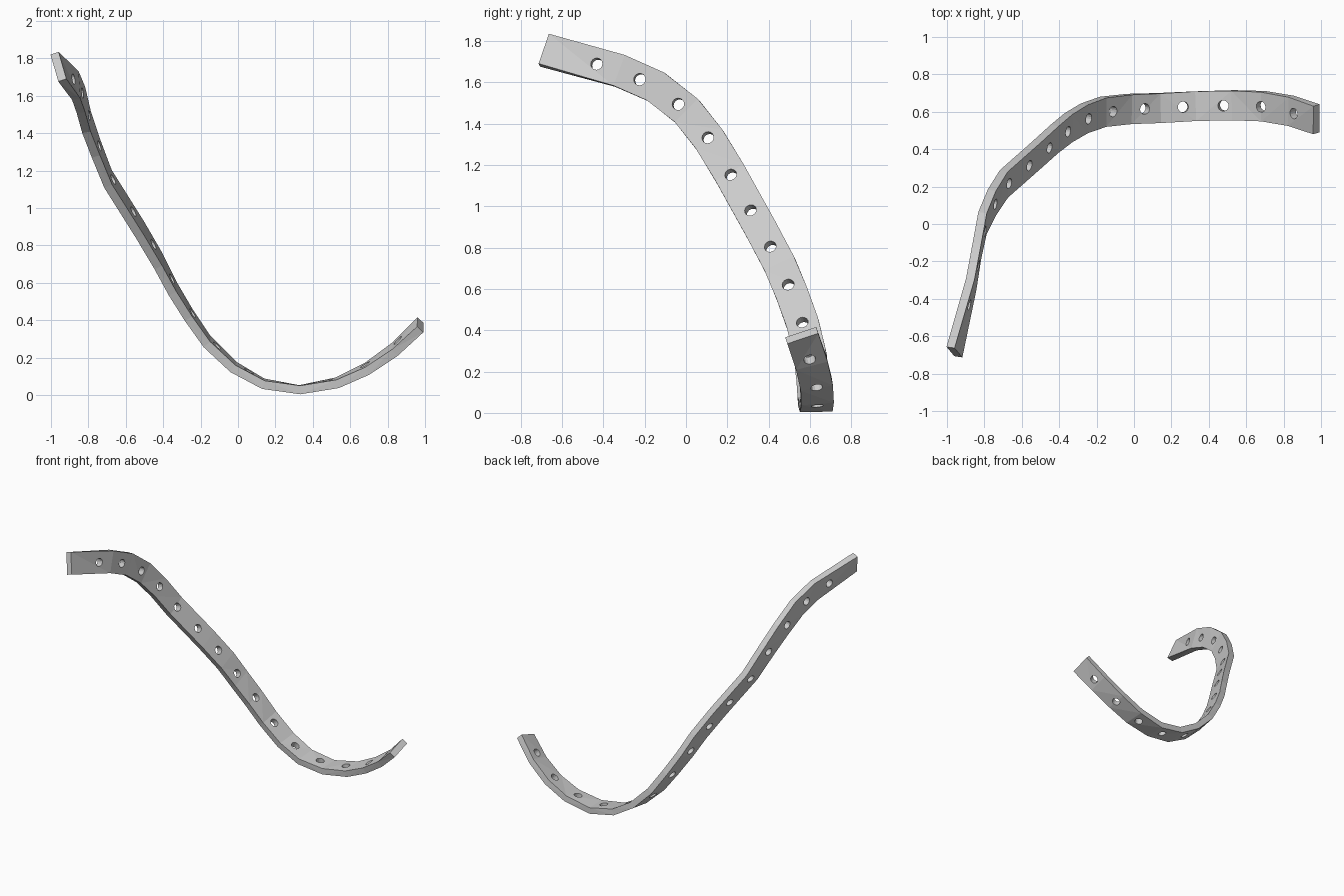
import bpy
import bmesh
import math
from mathutils import Vector

WIDTH, THICKNESS = 0.158, 0.046
HOLE_RADIUS, HOLE_COUNT = 0.029, 15
FIRST_HOLE, HOLE_SPACING = 0.272, 0.2265

# Stations along the strip: x, y, z, tilt of the width direction in degrees, sideways lean
STATIONS = [
    (-0.96, -0.685, 1.755, 70, -0.27), (-0.87, -0.32, 1.655, 74, -0.08),
    (-0.84, -0.145, 1.578, 59, 0), (-0.81, 0.005, 1.46, 46, 0),
    (-0.76, 0.115, 1.32, 34, 0), (-0.695, 0.215, 1.155, 28, 0),
    (-0.61, 0.29, 1.02, 28, 0), (-0.525, 0.365, 0.885, 28, 0),
    (-0.425, 0.455, 0.715, 26, 0), (-0.35, 0.515, 0.57, 20, 0),
    (-0.265, 0.565, 0.43, 16, 0), (-0.165, 0.6, 0.285, 12, 0),
    (-0.025, 0.615, 0.15, 8, 0), (0.135, 0.62, 0.06, 4, 0),
    (0.33, 0.63, 0.028, 1, 0), (0.53, 0.635, 0.065, 5, 0),
    (0.69, 0.63, 0.14, 9, 0), (0.84, 0.605, 0.245, 13, 0),
    (0.975, 0.56, 0.375, 18, 0),
]


def make_object(name, bm):
    bmesh.ops.recalc_face_normals(bm, faces=bm.faces)
    mesh = bpy.data.meshes.new(name)
    bm.to_mesh(mesh)
    bm.free()
    obj = bpy.data.objects.new(name, mesh)
    bpy.context.collection.objects.link(obj)
    return obj


def station_frames():
    """Centre, width direction and face normal at every station."""
    centres = [Vector(s[:3]) for s in STATIONS]
    frames = []
    for i, (centre, station) in enumerate(zip(centres, STATIONS)):
        before = centres[max(i - 1, 0)]
        after = centres[min(i + 1, len(centres) - 1)]
        tangent = (centre - before).normalized() + (after - centre).normalized()
        tangent.normalize()
        tilt = math.radians(station[3])
        across = Vector((station[4], math.cos(tilt), math.sin(tilt)))
        across = (across - tangent * across.dot(tangent)).normalized()
        frames.append((centre, across, tangent.cross(across)))
    return frames


def build_strip(frames):
    """Sweep a rectangular section through the stations."""
    bm = bmesh.new()
    rings = []
    for centre, across, normal in frames:
        a, n = across * WIDTH / 2, normal * THICKNESS / 2
        corners = (centre - a - n, centre + a - n, centre + a + n, centre - a + n)
        rings.append([bm.verts.new(c) for c in corners])
    for r, s in zip(rings, rings[1:]):
        for k in range(4):
            m = (k + 1) % 4
            bm.faces.new((r[k], r[m], s[m], s[k]))
    bm.faces.new(rings[0])
    bm.faces.new(rings[-1])
    bmesh.ops.triangulate(bm, faces=[f for f in bm.faces])
    return make_object("twisted_strip", bm)


def point_at(frames, distance):
    """Centre and normal at a distance along the strip."""
    for (p, _, n), (q, _, m) in zip(frames, frames[1:]):
        length = (q - p).length
        if distance <= length:
            t = distance / length
            return p.lerp(q, t), n.lerp(m, t).normalized()
        distance -= length
    return frames[-1][0], frames[-1][2]


def build_hole_cutters(frames):
    """One round pin per hole, square to the strip."""
    bm = bmesh.new()
    for i in range(HOLE_COUNT):
        centre, normal = point_at(frames, FIRST_HOLE + i * HOLE_SPACING)
        matrix = normal.to_track_quat('Z', 'Y').to_matrix().to_4x4()
        matrix.translation = centre
        bmesh.ops.create_cone(bm, cap_ends=True, segments=16, radius1=HOLE_RADIUS,
                              radius2=HOLE_RADIUS, depth=THICKNESS * 3, matrix=matrix)
    cutters = make_object("hole_cutters", bm)
    cutters.hide_render = True
    return cutters


cube = bpy.data.objects.get("Cube")
if cube:
    bpy.data.objects.remove(cube, do_unlink=True)

# Strip with its row of holes
frames = station_frames()
strip = build_strip(frames)
cutters = build_hole_cutters(frames)
modifier = strip.modifiers.new("Holes", 'BOOLEAN')
modifier.operation = 'DIFFERENCE'
modifier.solver = 'EXACT'
modifier.object = cutters
bpy.context.view_layer.objects.active = strip
strip.select_set(True)
bpy.ops.object.modifier_apply(modifier=modifier.name)
bpy.data.objects.remove(cutters, do_unlink=True)
